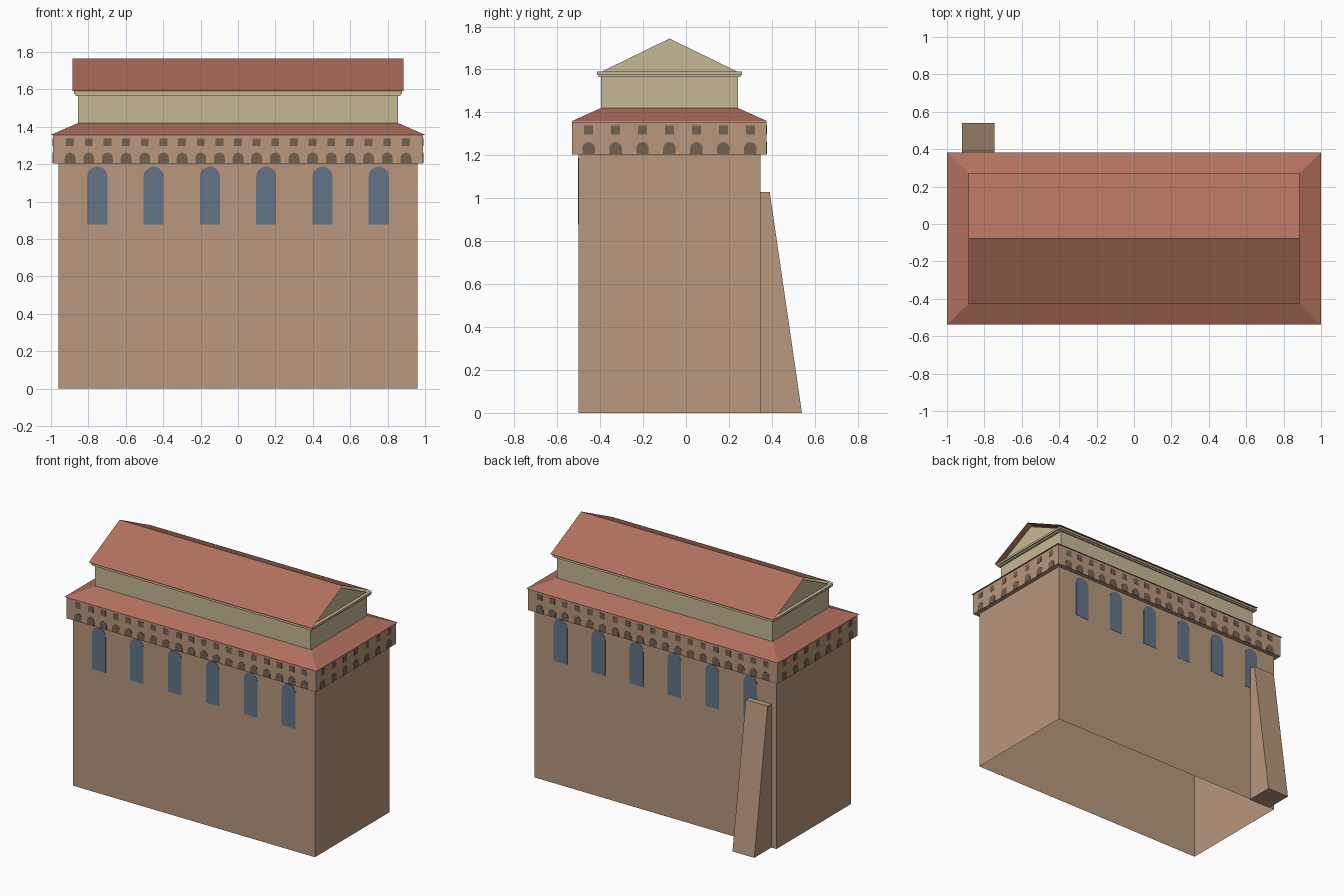
import bpy, bmesh, math
from mathutils import Matrix, Vector

if "Cube" in bpy.data.objects:
    bpy.data.objects.remove(bpy.data.objects["Cube"])

CY = -0.077  # middle of the hall in y


def material(name, rgb):
    lin = [((c / 255 + 0.055) / 1.055) ** 2.4 for c in rgb] + [1.0]
    m = bpy.data.materials.new(name)
    m.use_nodes = True
    m.diffuse_color = lin
    m.node_tree.nodes["Principled BSDF"].inputs["Base Color"].default_value = lin
    return m


BRICK = material("tan brick", (184, 151, 125))
CREAM = material("cream plaster", (199, 185, 150))
TILE = material("red roof tile", (178, 112, 94))
GLASS = material("blue glass", (98, 116, 135))
SHADE = material("dark opening", (116, 97, 82))


def finish(name, bm, mat, fix=True):
    if fix:
        bmesh.ops.recalc_face_normals(bm, faces=bm.faces)
    me = bpy.data.meshes.new(name)
    bm.to_mesh(me)
    bm.free()
    me.materials.append(mat)
    ob = bpy.data.objects.new(name, me)
    bpy.context.collection.objects.link(ob)
    return ob


def block(name, mat, hx, hy, z0, z1, top=None, open_bottom=False):
    """Box around the hall centre; top gives a smaller top rectangle."""
    bm = bmesh.new()
    tx, ty = top or (hx, hy)
    rings = []
    for x, y, z in ((hx, hy, z0), (tx, ty, z1)):
        rings.append([bm.verts.new((sx * x, CY + sy * y, z))
                      for sx, sy in ((-1, -1), (1, -1), (1, 1), (-1, 1))])
    low, high = rings
    for i in range(4):
        j = (i + 1) % 4
        bm.faces.new((low[i], low[j], high[j], high[i]))
    bm.faces.new(high)
    if not open_bottom:
        bm.faces.new(low[::-1])
    return finish(name, bm, mat, not open_bottom)


def prism(name, mat, profile, x0, x1):
    """Extrude a (y, z) profile along x."""
    bm = bmesh.new()
    face = bm.faces.new([bm.verts.new((x0, y, z)) for y, z in profile])
    geo = bmesh.ops.extrude_face_region(bm, geom=[face])["geom"]
    bmesh.ops.translate(bm, vec=(x1 - x0, 0, 0),
                        verts=[v for v in geo if isinstance(v, bmesh.types.BMVert)])
    return finish(name, bm, mat)


def arch(width, z0, z1, steps=8):
    r = width / 2
    pts = [(-r, z0), (r, z0)]
    for i in range(steps + 1):
        a = math.pi * i / steps
        pts.append((r * math.cos(a), z1 - r + r * math.sin(a)))
    return pts


def square(width, z0, z1):
    r = width / 2
    return [(-r, z0), (r, z0), (r, z1), (-r, z1)]


def plates(name, mat, outline, count, pitch, hx, hy, sides):
    """Rows of thin plates on walls; side 0 front, 1 left, 2 back, 3 right."""
    bm = bmesh.new()
    for side in sides:
        out = hy if side % 2 == 0 else hx
        turn = Matrix.Translation((0, CY, 0)) @ Matrix.Rotation(side * math.pi / 2, 4, 'Z')
        for i in range(count):
            u = (i - (count - 1) / 2) * pitch
            ring = [[bm.verts.new(turn @ Vector((u + x, -out - d, z))) for x, z in outline]
                    for d in (-0.001, 0.002)]
            back, front = ring
            bm.faces.new(front)
            bm.faces.new(back[::-1])
            for k in range(len(outline)):
                n = (k + 1) % len(outline)
                bm.faces.new((back[k], back[n], front[n], front[k]))
    return finish(name, bm, mat)


# Main hall, open underneath, with tall arched windows front and back
block("hall_walls", BRICK, 0.96, 0.423, 0, 1.205, open_bottom=True)
plates("hall_windows", GLASS, arch(0.108, 0.878, 1.187, 10), 6, 0.301, 0.96, 0.423, (0, 2))

# Overhanging gallery with small arches below and square openings above
block("gallery", BRICK, 0.99, 0.453, 1.203, 1.355)
for sides, count, pitch in (((0, 2), 19, 0.0997), ((1, 3), 7, 0.1256)):
    end = "long" if count > 7 else "short"
    plates("gallery_arches_" + end, SHADE, arch(0.058, 1.205, 1.262), count, pitch,
           0.99, 0.453, sides)
    plates("gallery_openings_" + end, SHADE, square(0.042, 1.298, 1.338), count, pitch,
           0.99, 0.453, sides)

# Lower hipped roof
block("lower_roof", TILE, 1.0, 0.46, 1.357, 1.42, top=(0.855, 0.32))

# Upper storey with stepped cornice
block("upper_walls", CREAM, 0.855, 0.32, 1.415, 1.57)
block("cornice_lower", CREAM, 0.868, 0.33, 1.565, 1.575)
block("cornice_upper", CREAM, 0.878, 0.337, 1.575, 1.59)

# Gable ends under a thin tiled roof
prism("gable", CREAM, [(CY - 0.32, 1.588), (CY + 0.32, 1.588), (CY, 1.744)], -0.855, 0.855)
bm = bmesh.new()
rows = [[bm.verts.new((x, CY + y, z)) for x in (-0.885, 0.885)]
        for y, z in ((-0.35, 1.592), (0, 1.764), (0.35, 1.592))]
for a, b in zip(rows, rows[1:]):
    bm.faces.new((a[0], a[1], b[1], b[0]))
finish("upper_roof", bm, TILE, False)

# Sloping buttress at the back
prism("buttress", BRICK, [(0.34, 0), (0.54, 0), (0.39, 1.03), (0.34, 1.03)], -0.92, -0.747)
